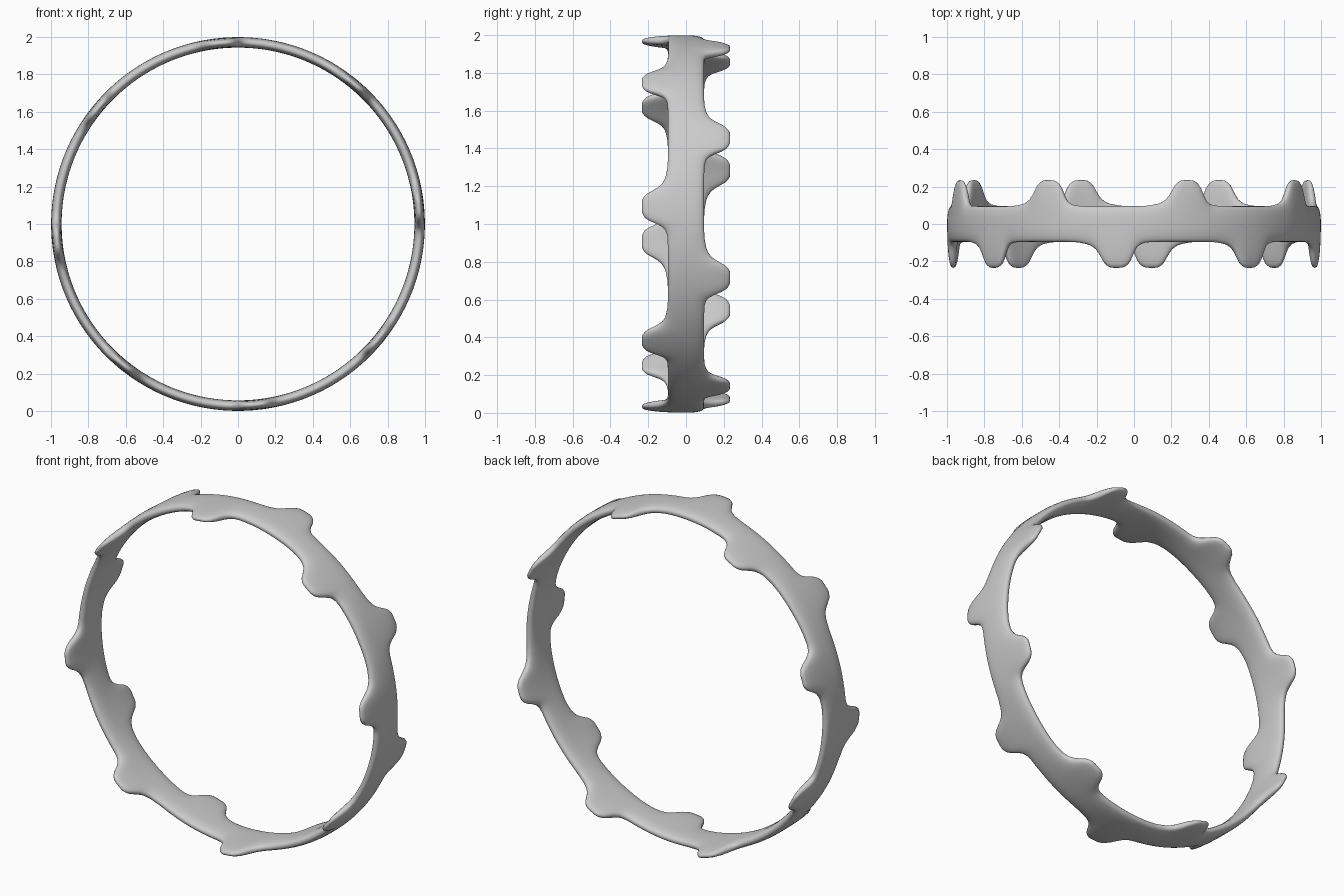
import bpy, bmesh, math

cube = bpy.data.objects.get("Cube")
if cube:
    bpy.data.objects.remove(cube, do_unlink=True)

SEGMENTS, SIDES, KNOBS = 384, 28, 8
RADIUS, HALF_THICK = 0.971, 0.028
PITCH = 2 * math.pi / KNOBS

# Knob outline: (distance along the rim, reach from the mid plane).
# Negative distance is the steep flank, positive the longer flare.
OUTLINE = [(-0.25, 0.095), (-0.16, 0.098), (-0.125, 0.108), (-0.1, 0.135),
           (-0.085, 0.175), (-0.068, 0.212), (-0.035, 0.234), (0.035, 0.234),
           (0.066, 0.212), (0.088, 0.17), (0.112, 0.133), (0.15, 0.11),
           (0.21, 0.098), (0.28, 0.095)]


def linear_reach(d):
    """Reach of the outline at distance d from the knob's centre."""
    for (d0, h0), (d1, h1) in zip(OUTLINE, OUTLINE[1:]):
        if d0 <= d <= d1:
            return h0 + (h1 - h0) * (d - d0) / (d1 - d0)
    return OUTLINE[0][1]


def reach(angle, offset):
    """Softened edge reach at an angle, for knobs starting at offset."""
    a = (angle - offset + PITCH / 2) % PITCH - PITCH / 2
    d = a * RADIUS
    return sum(linear_reach(d + s * 0.008) for s in (-1, 0, 1)) / 3


def power(v, p):
    return math.copysign(abs(v) ** p, v)


# Ring swept with a rounded section whose edges swell into staggered knobs
bm = bmesh.new()
loops = []
front_offset = math.radians(5.5)
for i in range(SEGMENTS):
    a = 2 * math.pi * i / SEGMENTS
    front = reach(a, front_offset)
    back = reach(a, front_offset + PITCH / 2)
    loop = []
    for j in range(SIDES):
        t = 2 * math.pi * j / SIDES
        c = power(math.cos(t), 0.85)
        y = c * (back if c > 0 else front)
        r = RADIUS + HALF_THICK * power(math.sin(t), 0.75)
        loop.append(bm.verts.new((r * math.cos(a), y, 1 + r * math.sin(a))))
    loops.append(loop)
for i in range(SEGMENTS):
    p, q = loops[i], loops[(i + 1) % SEGMENTS]
    for j in range(SIDES):
        k = (j + 1) % SIDES
        bm.faces.new((p[j], p[k], q[k], q[j]))
bmesh.ops.recalc_face_normals(bm, faces=bm.faces)
mesh = bpy.data.meshes.new("knobbed_ring")
bm.to_mesh(mesh)
bm.free()
ring = bpy.data.objects.new("knobbed_ring", mesh)
bpy.context.collection.objects.link(ring)

# Plain grey finish
grey = bpy.data.materials.new("light_grey")
grey.use_nodes = True
colour = (0.6, 0.6, 0.6, 1)
grey.diffuse_color = colour
grey.node_tree.nodes["Principled BSDF"].inputs["Base Color"].default_value = colour
mesh.materials.append(grey)

bpy.ops.object.select_all(action="DESELECT")
ring.select_set(True)
bpy.context.view_layer.objects.active = ring
bpy.ops.object.shade_smooth_by_angle(angle=math.radians(60))
